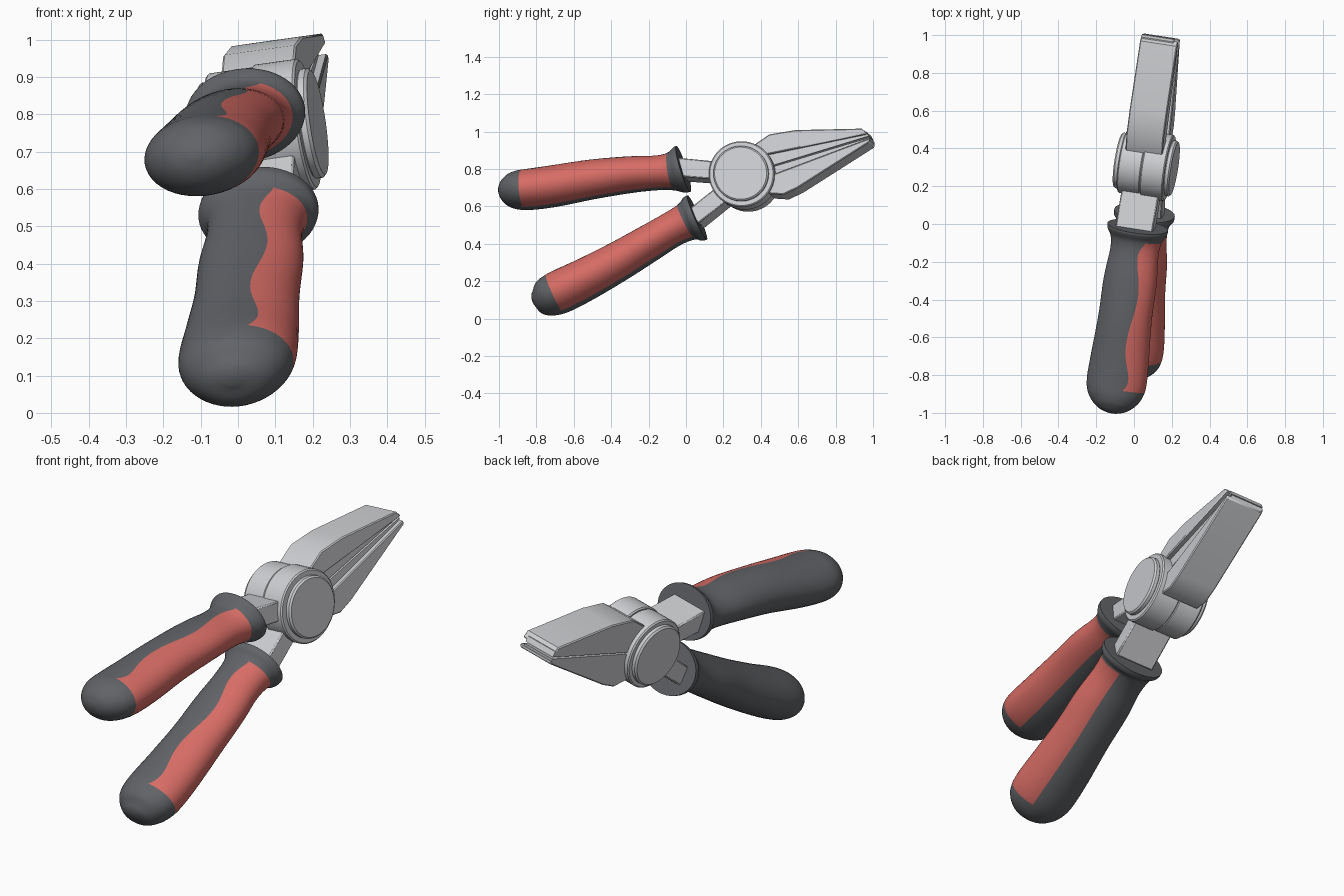
import bpy
import bmesh
import math
from mathutils import Matrix, Vector

cube = bpy.data.objects.get("Cube")
if cube:
    bpy.data.objects.remove(cube, do_unlink=True)


def material(name, rgb):
    m = bpy.data.materials.new(name)
    m.use_nodes = True
    m.diffuse_color = (*rgb, 1)
    bsdf = m.node_tree.nodes["Principled BSDF"]
    bsdf.inputs["Base Color"].default_value = (*rgb, 1)
    bsdf.inputs["Roughness"].default_value = 0.5
    return m


STEEL = material("light steel", (0.62, 0.63, 0.65))
RUBBER = material("dark rubber", (0.12, 0.125, 0.135))
RED = material("red grip", (0.68, 0.15, 0.13))

# The tool is modelled flat (u = thickness, y and z in plane), then tilted
A, B, X0 = 0.155, -0.14, 0.122
N = Vector((1, -A, -B)).normalized()
TILT = Matrix(((N.x, A, B, X0), (N.y, 1, 0, 0), (N.z, 0, 1, 0), (0, 0, 0, 1)))


def finish(bm, name, mats, bevel=0):
    bmesh.ops.recalc_face_normals(bm, faces=bm.faces)
    mesh = bpy.data.meshes.new(name)
    bm.to_mesh(mesh)
    bm.free()
    mesh.transform(TILT)
    for m in mats:
        mesh.materials.append(m)
    mesh.shade_smooth()
    mesh.set_sharp_from_angle(angle=math.radians(32))
    ob = bpy.data.objects.new(name, mesh)
    bpy.context.scene.collection.objects.link(ob)
    if bevel:
        mod = ob.modifiers.new("edge bevel", "BEVEL")
        mod.width = bevel
        mod.segments = 1
        mod.limit_method = "ANGLE"
        mod.angle_limit = math.radians(50)
    return ob


def plate(name, outline, u0, u1, bevel=0):
    """Outline in the tool plane extruded through its thickness."""
    bm = bmesh.new()
    face = bm.faces.new([bm.verts.new((u0, y, z)) for y, z in outline])
    ext = bmesh.ops.extrude_face_region(bm, geom=[face])["geom"]
    moved = [v for v in ext if isinstance(v, bmesh.types.BMVert)]
    bmesh.ops.translate(bm, vec=(u1 - u0, 0, 0), verts=moved)
    return finish(bm, name, [STEEL], bevel)


PIVOT = (0.315, 0.757)


def disc(name, radius, u0, u1, bevel=0):
    ring = [(PIVOT[0] + radius * math.cos(i * math.tau / 64),
             PIVOT[1] + radius * math.sin(i * math.tau / 64)) for i in range(64)]
    return plate(name, ring, u0, u1, bevel)


def spline(points, sub):
    """Catmull-Rom resampling of tuples; yields (station, values)."""
    p = [Vector(q) for q in points]
    for i in range(len(p) - 1):
        a, b, c, d = p[max(i - 1, 0)], p[i], p[i + 1], p[min(i + 2, len(p) - 1)]
        for k in range(sub):
            t = k / sub
            yield i + t, 0.5 * (2 * b + (c - a) * t + (2 * a - 5 * b + 4 * c - d) * t * t
                                + (3 * b - a - 3 * c + d) * t ** 3)
    yield len(p) - 1, p[-1]


def handle(name, stations, shift):
    """Oval grip along a curved path, red pad on one side."""
    rows = list(spline(stations, 6))
    n_red, n_dark = 20, 28
    bm = bmesh.new()
    rings = []
    for i, (f, q) in enumerate(rows):
        tan = (rows[min(i + 1, len(rows) - 1)][1] - rows[max(i - 1, 0)][1]).to_2d().normalized()
        high = 1.2 + 0.11 * math.sin(2.6 * f)
        low = -1.2
        angles = [low + (high - low) * k / n_red for k in range(n_red)]
        angles += [high + (math.tau + low - high) * k / n_dark for k in range(n_dark)]
        ring = []
        for ang in angles:
            s = q[2] * math.sin(ang)
            ring.append(bm.verts.new((shift + q[3] * math.cos(ang),
                                      q[0] - tan.y * s, q[1] + tan.x * s)))
        rings.append(ring)
    count = n_red + n_dark
    for i in range(len(rings) - 1):
        for k in range(count):
            j = (k + 1) % count
            face = bm.faces.new((rings[i][k], rings[i][j], rings[i + 1][j], rings[i + 1][k]))
            face.material_index = int(k < n_red and 3.4 < rows[i][0] < 8.95)
    bm.faces.new(rings[0])
    bm.faces.new(rings[-1])
    return finish(bm, name, [RUBBER, RED])


# Grips: path y, z, half height, half thickness
WIDTHS = (0.02, 0.07, 0.115, 0.147, 0.16, 0.155, 0.143, 0.142, 0.13, 0.137, 0.16, 0.162)
upper = ((-1.0, .69, .015), (-.985, .689, .05), (-.95, .687, .084), (-.9, .686, .102),
         (-.83, .69, .108), (-.7, .708, .109), (-.5, .743, .104), (-.3, .768, .096),
         (-.15, .778, .091), (-.08, .785, .1), (-.035, .793, .122), (-.012, .799, .125))
lower = ((-.817, .085, .015), (-.805, .09, .05), (-.775, .1, .086), (-.73, .119, .106),
         (-.66, .15, .114), (-.53, .214, .11), (-.36, .307, .103), (-.2, .402, .096),
         (-.08, .474, .092), (0, .515, .1), (.036, .531, .122), (.06, .541, .126))
handle("upper_grip", [p + (w,) for p, w in zip(upper, WIDTHS)], 0.012)
handle("lower_grip", [p + (w,) for p, w in zip(lower, WIDTHS)], 0)

# Tangs running from the joint into the grips
plate("upper_tang", [(-.06, .85), (.2, .825), (.2, .73), (-.06, .75)], -.1, .1, .006)
plate("lower_tang", [(.02, .565), (.19, .7), (.26, .64), (.08, .495)], -.1, .1, .006)

# Joint: two hub halves and a rivet cap on each side
disc("left_hub", .175, 0, .125, .006)
disc("right_hub", .169, -.125, 0, .006)
disc("left_rivet_cap", .147, .12, .152, .008)
disc("right_rivet_cap", .147, -.152, -.12, .008)

# Jaws: full-width outer blocks with stepped inner cutting strips
plate("upper_jaw", [(.37, .91), (.46, .972), (.6, .995), (.955, 1.003), (.982, .975),
                    (.45, .865), (.4, .87)], -.1, .1, .005)
plate("upper_cutting_strip", [(.4, .88), (.6, .91), (.975, .99), (.988, .966),
                              (.47, .808), (.4, .79)], -.1, .075)
plate("lower_jaw", [(.993, .95), (.995, .93), (.61, .685), (.535, .65), (.46, .655),
                    (.42, .7), (.43, .77), (.5, .765)], -.1, .1, .005)
plate("lower_cutting_strip", [(.992, .958), (.992, .94), (.5, .74), (.4, .72),
                              (.4, .782), (.47, .8)], -.1, .075)
